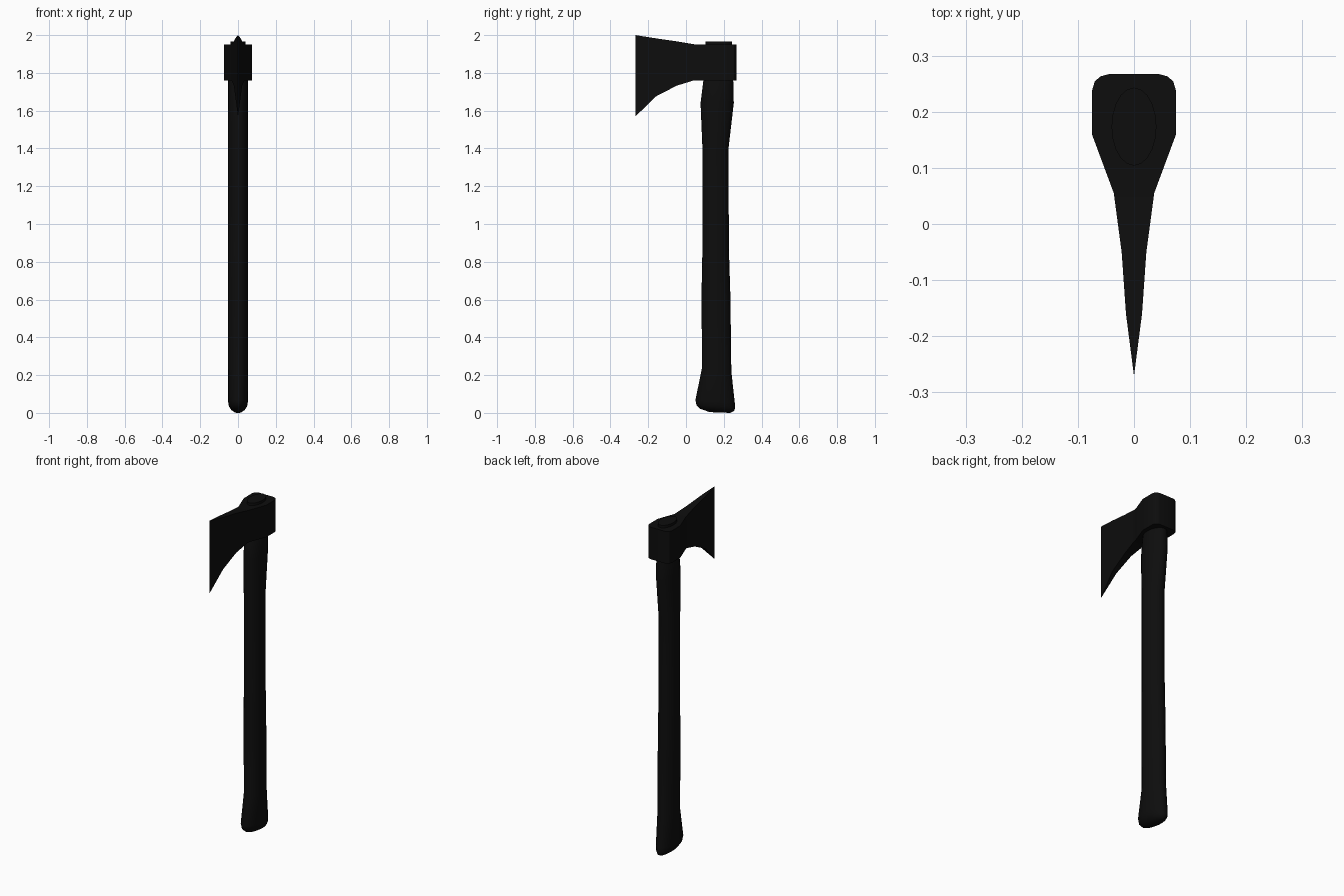
import bpy, bmesh, math

if "Cube" in bpy.data.objects:
    bpy.data.objects.remove(bpy.data.objects["Cube"])


def loft(name, rings, color, angle):
    """Skin a list of closed point rings and cap both ends."""
    bm = bmesh.new()
    loops = [[bm.verts.new(p) for p in ring] for ring in rings]
    for a, b in zip(loops, loops[1:]):
        n = len(a)
        for i in range(n):
            j = (i + 1) % n
            bm.faces.new((a[i], a[j], b[j], b[i]))
    bm.faces.new(loops[0])
    bm.faces.new(loops[-1])
    bmesh.ops.remove_doubles(bm, verts=bm.verts, dist=0.0001)
    bmesh.ops.recalc_face_normals(bm, faces=bm.faces)
    mesh = bpy.data.meshes.new(name)
    bm.to_mesh(mesh)
    bm.free()
    obj = bpy.data.objects.new(name, mesh)
    bpy.context.collection.objects.link(obj)
    mat = bpy.data.materials.new(name + "_black")
    mat.diffuse_color = color
    mat.use_nodes = True
    mat.node_tree.nodes["Principled BSDF"].inputs["Base Color"].default_value = mat.diffuse_color
    mesh.materials.append(mat)
    bpy.ops.object.select_all(action='DESELECT')
    obj.select_set(True)
    bpy.context.view_layer.objects.active = obj
    bpy.ops.object.shade_smooth_by_angle(angle=math.radians(angle))
    return obj


BLACK = (0.004, 0.004, 0.004, 1)

# Axe head: y station, half thickness, bottom z, top z
stations = [
    (-0.267, 0.0005, 1.57, 2.0),
    (-0.16, 0.0143, 1.675, 1.983),
    (-0.05, 0.022, 1.732, 1.967),
    (0.04, 0.034, 1.76, 1.952),
    (0.055, 0.036, 1.76, 1.95),
    (0.16, 0.075, 1.76, 1.95),
    (0.237, 0.075, 1.76, 1.95),
    (0.254, 0.070, 1.76, 1.95),
    (0.263, 0.060, 1.76, 1.95),
    (0.267, 0.045, 1.76, 1.95),
]
loft("axe_head",
     [[(-w, y, b), (w, y, b), (w, y, t), (-w, y, t)] for y, w, b, t in stations],
     BLACK, 30)

# Handle: front y and z, back y and z, half width of each oval ring
sections = [
    (0.125, 0.004, 0.235, 0.000, 0.015),
    (0.075, 0.022, 0.255, 0.010, 0.036),
    (0.055, 0.042, 0.260, 0.028, 0.048),
    (0.050, 0.068, 0.258, 0.055, 0.053),
    (0.085, 0.24, 0.240, 0.22, 0.053),
    (0.082, 0.62, 0.235, 0.62, 0.053),
    (0.087, 0.87, 0.227, 0.87, 0.053),
    (0.087, 1.40, 0.225, 1.40, 0.053),
    (0.077, 1.64, 0.253, 1.64, 0.053),
    (0.092, 1.76, 0.250, 1.76, 0.052),
    (0.104, 1.80, 0.243, 1.80, 0.040),
    (0.104, 1.965, 0.243, 1.965, 0.040),
]
SIDES = 20
rings = []
for y0, z0, y1, z1, w in sections:
    ring = []
    for i in range(SIDES):
        a = 2 * math.pi * i / SIDES
        t = 0.5 - 0.5 * math.cos(a)
        ring.append((w * math.sin(a), y0 + (y1 - y0) * t, z0 + (z1 - z0) * t))
    rings.append(ring)
loft("handle", rings, BLACK, 50)
